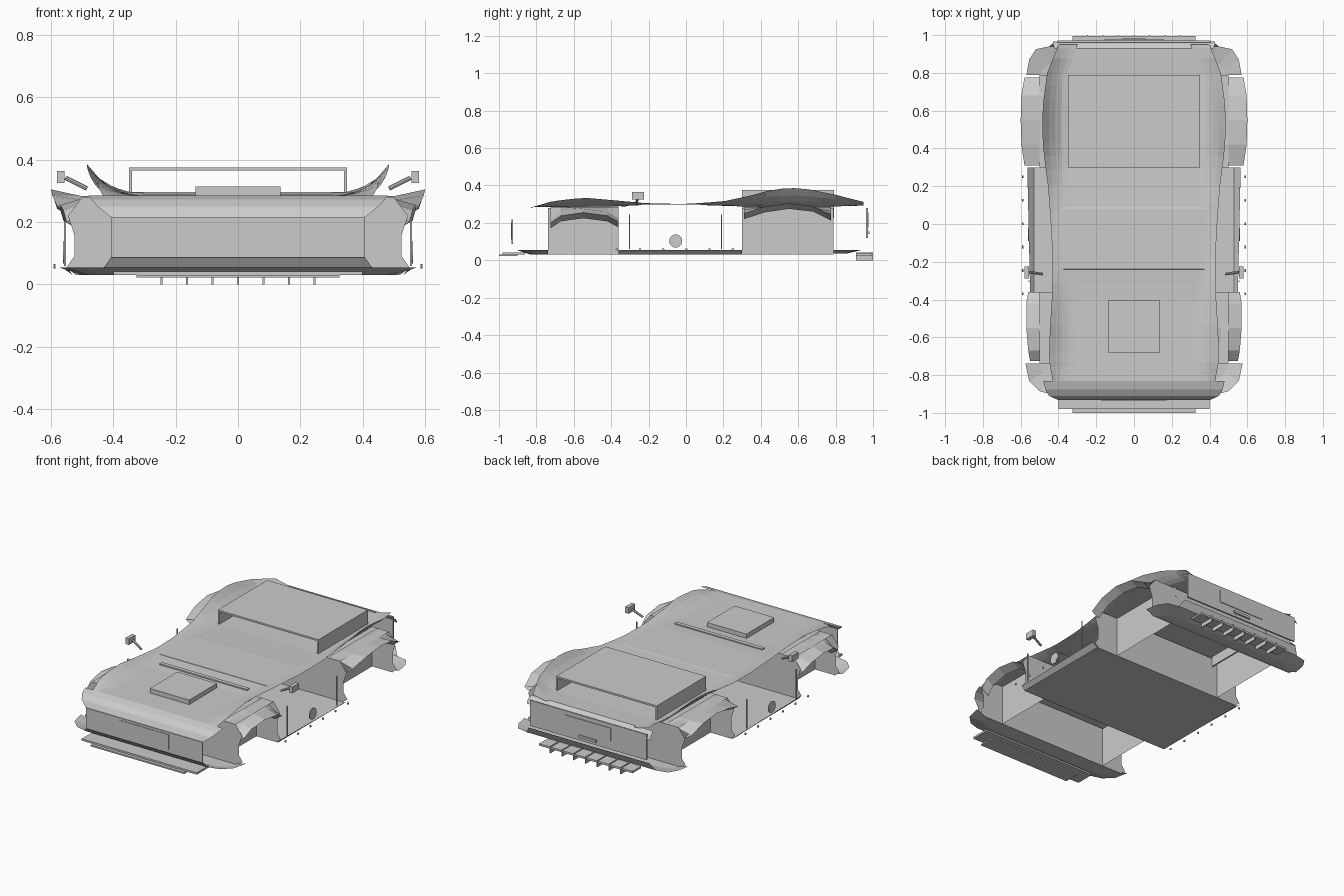
import bpy
from mathutils import Vector

if "Cube" in bpy.data.objects:
    bpy.data.objects.remove(bpy.data.objects["Cube"])


def mesh(name, verts, faces):
    me = bpy.data.meshes.new(name)
    me.from_pydata(verts, [], faces)
    me.update()
    ob = bpy.data.objects.new(name, me)
    bpy.context.collection.objects.link(ob)
    return ob


def mirror(ob):
    ob.modifiers.new("mirror", 'MIRROR')
    return ob


def box(name, x, y, z):
    v = [(a, b, c) for a in x for b in y for c in z]
    f = [(0, 1, 3, 2), (4, 6, 7, 5), (0, 4, 5, 1), (2, 3, 7, 6), (0, 2, 6, 4), (1, 5, 7, 3)]
    return mesh(name, v, f)


def loft(name, rows):
    n = len(rows[0])
    f = [(r * n + i, r * n + i + 1, (r + 1) * n + i + 1, (r + 1) * n + i)
         for r in range(len(rows) - 1) for i in range(n - 1)]
    return mesh(name, [p for row in rows for p in row], f)


def strip(name, stations):
    """Sheet spanning the car's width through (half width, y, z) stations."""
    return loft(name, [[(-x, y, z), (x, y, z)] for x, y, z in stations])


def rod(name, a, b, r, sides=8):
    a, b = Vector(a), Vector(b)
    bpy.ops.mesh.primitive_cylinder_add(vertices=sides, radius=r, depth=(b - a).length)
    ob = bpy.context.object
    ob.name = name
    me = ob.data
    me.transform((b - a).to_track_quat('Z', 'Y').to_matrix().to_4x4())
    for v in me.vertices:
        v.co += (a + b) / 2
    ob.location = (0, 0, 0)
    return ob


def lerp(table, y):
    for (y0, *a), (y1, *b) in zip(table, table[1:]):
        if y <= y1:
            t = (y - y0) / (y1 - y0)
            return [p + (q - p) * t for p, q in zip(a, b)]
    return table[-1][1:]


# Floor with angled sills
loft("floor", [[(-x, y, .055), (-.53, y, .03), (.53, y, .03), (x, y, .055)]
               for y, x in ((-.36, .55), (.3, .565))])

# Lower lips: flat pan rising to a chamfered rounded edge, then the end upturn
def lip(name, outer, inner, z0, upturn):
    loft(name, [[(-a, y, .055), (-b, v, z0), (b, v, z0), (a, y, .055)]
                for (a, y), (b, v) in zip(outer, inner)])
    strip(name + "_edge", [(inner[-1][0], inner[-1][1], z0), (outer[-1][0], outer[-1][1], .055), upturn])

lip("front_lip", [(.575, -.738), (.555, -.83), (.50, -.885), (.43, -.905)],
    [(.50, -.738), (.48, -.79), (.44, -.82), (.38, -.83)], .03, (.405, -.93, .09))
lip("rear_lip", [(.57, .788), (.555, .87), (.52, .925), (.45, .94)],
    [(.50, .788), (.48, .82), (.45, .845), (.40, .855)], .035, (.42, .963, .1))

# Nose and tail sheets rolling down from the deck
strip("nose_top", [(.48, -.83, .285), (.47, -.875, .272), (.45, -.91, .25), (.41, -.928, .217)])
strip("tail_top", [(.42, .93, .292), (.43, .955, .275), (.43, .967, .25)])

# Flat upper deck, stepped round the cockpit
deck = [(-.83, .36, .285), (-.73, .31, .285), (-.4, .325, .287), (-.24, .345, .295), (-.239, .365, .297),
        (.08, .385, .297), (.09, .355, .295), (.3, .35, .288), (.8, .35, .288), (.93, .34, .292)]
strip("upper_deck", [(x, y, z) for y, x, z in deck])

# Swept haunches: concave strips rising outward along the body
haunch = [(-.83, .43, .28), (-.72, .45, .315), (-.55, .445, .335), (-.4, .435, .322), (-.2, .43, .304),
          (0, .44, .301), (.2, .455, .315), (.35, .475, .347), (.45, .484, .375), (.55, .486, .388),
          (.65, .48, .38), (.8, .46, .35), (.95, .40, .312)]
rows = []
for y in sorted({-.83 + 1.78 * k / 24 for k in range(25)} | {d[0] for d in deck}):
    xo, zo = lerp(haunch, y)
    xi, zi = lerp(deck, min(y, .93))
    if y > .8:
        xi -= .04 * (y - .8) / .15
    rows.append([(xi + (xo - xi) * t, y, zi + (zo - zi) * t ** 1.8) for t in (0, .25, .5, .75, 1)])
mirror(loft("haunch", rows))

# Flared wheel arches: top skin to outer lip, then undercut
def fender(name, stations):
    rows = [[(.42, y, .285), (.5, y, min(.283, z + .02)), (x, y, z), (x - .05, y, z - .03)]
            for y, x, z in stations]
    mirror(loft(name, rows))

fender("front_fender", [(-.725, .55, .20), (-.67, .56, .238), (-.55, .57, .255), (-.42, .57, .238), (-.36, .56, .205)])
fender("rear_fender", [(.31, .58, .25), (.42, .596, .286), (.55, .60, .305), (.68, .596, .29), (.775, .58, .243)])

# Wheel wells: inner wall, roof and contoured end walls
for name, a, b in (("front", -.738, -.36), ("rear", .3, .788)):
    mirror(mesh(name + "_wheel_well", [(.38, a, .03), (.38, b, .03), (.38, b, .28), (.38, a, .28),
                                       (.50, b, .28), (.50, a, .28)], [(0, 1, 2, 3), (3, 2, 4, 5)]))
    for y in (a, b):
        edge = [(.52, .03), (.55, .055), (.525, .09), (.525, .16), (.545, .22), (.50, .28)]
        strip(name + "_bulkhead", [(x, y, z) for x, z in edge])

# Nose and tail panels
box("front_fascia", (-.405, .405), (-.933, -.926), (.087, .217))
box("front_grille", (-.173, .173), (-.936, -.93), (.11, .203))
box("rear_panel", (-.405, .405), (.962, .972), (.12, .28))
box("plate_recess", (-.16, .16), (.97, .976), (.175, .255))
box("rear_handle", (-.06, .06), (.97, .982), (.14, .155))

# Splitter and finned diffuser
box("splitter", (-.40, .40), (-.98, -.86), (.03, .042))
box("splitter_lip", (-.325, .325), (-1, -.9), (.022, .031))
box("diffuser", (-.325, .325), (.91, .995), (.025, .037))
for i in range(-3, 4):
    box("diffuser_fin", (i * .082 - .003, i * .082 + .003), (.91, 1), (0, .042))

# Hood scoop, cockpit bar and open-ended engine cover
box("hood_scoop", (-.137, .137), (-.68, -.405), (.275, .314))
box("cowl_bar", (-.305, .305), (-.345, -.32), (.285, .297))
box("engine_cover_top", (-.35, .35), (.3, .79), (.365, .376))
mirror(box("engine_cover_side", (.34, .35), (.3, .79), (.225, .37)))

# Mirrors
mirror(box("mirror_head", (.556, .58), (-.288, -.225), (.325, .364)))
mirror(rod("mirror_stalk", (.485, -.265, .308), (.553, -.255, .342), .007))

# Door seams, filler caps and sill bolts
for y in (-.303, .19):
    mirror(box("door_seam", (.552, .558), (y - .003, y + .003), (.06, .245)))
mirror(rod("filler_cap", (.555, -.055, .103), (.561, -.055, .103), .035, 20))
for i in range(6):
    y = -.37 + i * .124
    mirror(rod("sill_bolt", (.586, y, .058), (.592, y, .058), .007))
